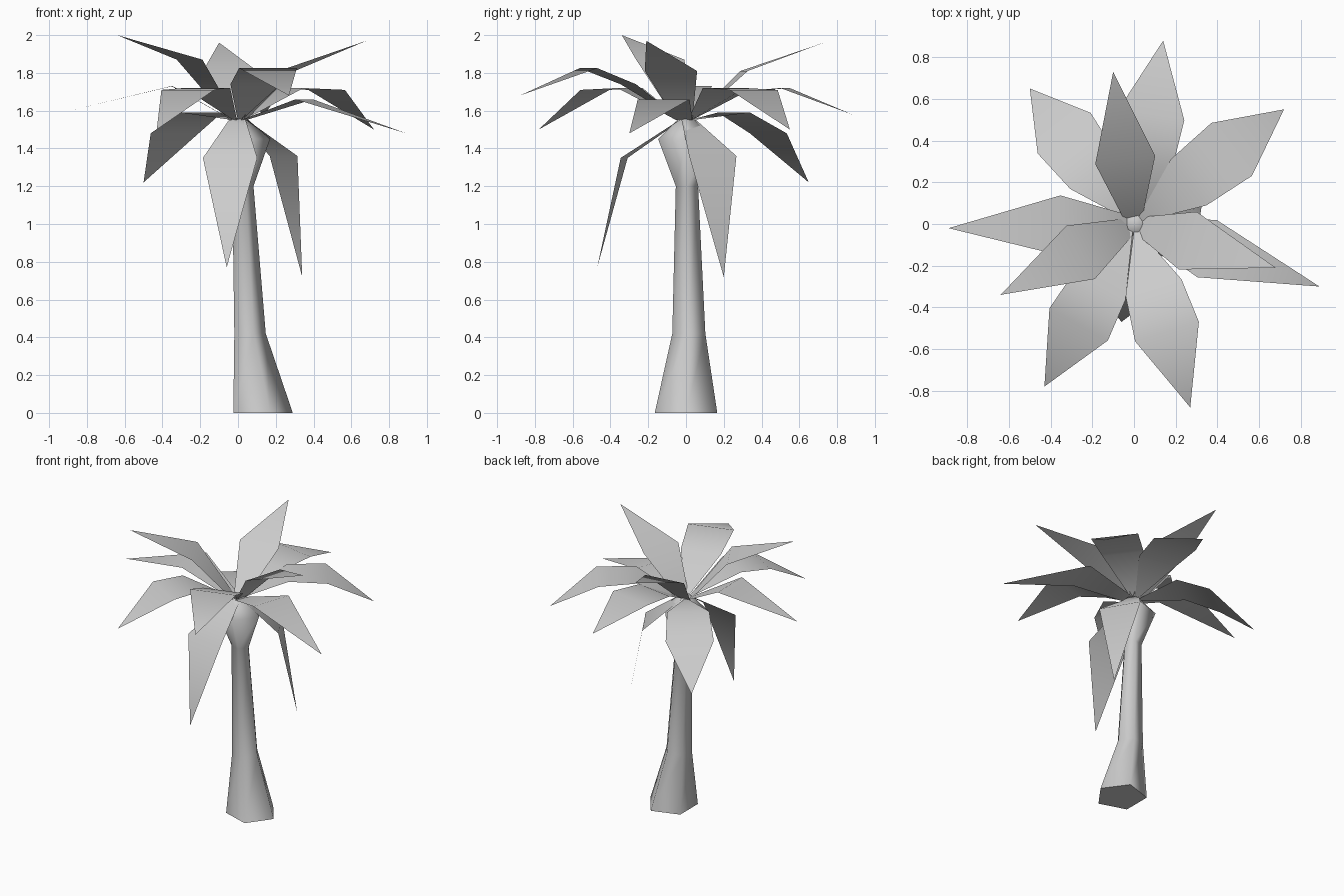
import bpy
import bmesh
from math import cos, sin, radians
from mathutils import Vector

cube = bpy.data.objects.get("Cube")
if cube:
    bpy.data.objects.remove(cube)

grey = bpy.data.materials.new("light_grey")
grey.use_nodes = True
grey.diffuse_color = (0.6, 0.6, 0.6, 1)
grey.node_tree.nodes["Principled BSDF"].inputs["Base Color"].default_value = (0.6, 0.6, 0.6, 1)


def finish(name, bm):
    """Turn a bmesh into a smooth shaded object."""
    for face in bm.faces:
        face.smooth = True
    mesh = bpy.data.meshes.new(name)
    bm.to_mesh(mesh)
    bm.free()
    mesh.materials.append(grey)
    obj = bpy.data.objects.new(name, mesh)
    bpy.context.collection.objects.link(obj)
    return obj


# Trunk: five-sided rings lofted from the flared foot to the crown
def build_trunk(sections, sides=5):
    bm = bmesh.new()
    rings = []
    for x, y, z, radius in sections:
        angles = [radians(360 / sides * i) for i in range(sides)]
        rings.append([bm.verts.new((x + radius * cos(a), y + radius * sin(a), z)) for a in angles])
    for low, high in zip(rings, rings[1:]):
        for i in range(sides):
            j = (i + 1) % sides
            bm.faces.new((low[i], low[j], high[j], high[i]))
    bm.faces.new(rings[-1])
    base = bm.faces.new(rings[0][::-1])
    obj = finish("trunk", bm)
    # crisp edge around the flat underside
    for edge_key in obj.data.edges:
        if all(obj.data.vertices[v].co.z < 0.001 for v in edge_key.vertices):
            edge_key.use_edge_sharp = True


build_trunk([
    (0.116, 0, 0, 0.174),
    (0.055, 0.015, 0.42, 0.092),
    (0.02, 0.005, 1.2, 0.062),
    (0.015, 0, 1.45, 0.155),
    (0.005, 0, 1.56, 0.04),
])


# Leaf: a flat strip, bent at each kink (distance out, height, half width)
def build_leaf(name, tip, base_half, kinks):
    tip = Vector(tip)
    out = Vector((tip.x, tip.y, 0)).normalized()
    side = Vector((-out.y, out.x, 0))
    bm = bmesh.new()
    pairs = []
    for dist, z, half in [(0.03, 1.55, base_half)] + kinks:
        middle = out * dist + Vector((0, 0, z))
        pairs.append([bm.verts.new(middle + side * half * s) for s in (-1, 1)])
    for (r0, l0), (r1, l1) in zip(pairs, pairs[1:]):
        bm.faces.new((r0, r1, l1, l0))
    bm.faces.new((pairs[-1][0], bm.verts.new(tip), pairs[-1][1]))
    finish(name, bm)


# Leaves with one kink: tip, kink distance, kink height
single = [
    ((-0.64, -0.34, 2.0), 0.29, 1.87),
    ((0.68, -0.21, 1.97), 0.27, 1.81),
    ((0.89, -0.30, 1.48), 0.37, 1.66),
    ((-0.10, 0.73, 1.96), 0.31, 1.81),
    ((-0.06, -0.47, 0.77), 0.33, 1.35),
    ((0.34, 0.20, 0.72), 0.28, 1.36),
    ((-0.89, -0.02, 1.6), 0.35, 1.73),
]
for n, (tip, dist, z) in enumerate(single, 1):
    build_leaf(f"long_leaf_{n}", tip, 0.045, [(dist, z, 0.145)])

# Leaves with two kinks: tip, inner and outer distance, inner and outer height
double = [
    ((0.72, 0.55, 1.5), 0.33, 0.59, 1.72, 1.71),
    ((-0.50, 0.65, 1.22), 0.32, 0.55, 1.59, 1.48),
    ((0.14, 0.88, 1.58), 0.30, 0.53, 1.70, 1.72),
    ((0.27, -0.88, 1.68), 0.32, 0.54, 1.74, 1.825),
    ((-0.43, -0.78, 1.5), 0.34, 0.55, 1.72, 1.71),
]
for n, (tip, d1, d2, z1, z2) in enumerate(double, 1):
    build_leaf(f"broad_leaf_{n}", tip, 0.01, [(d1, z1, 0.14), (d2, z2, 0.16)])
